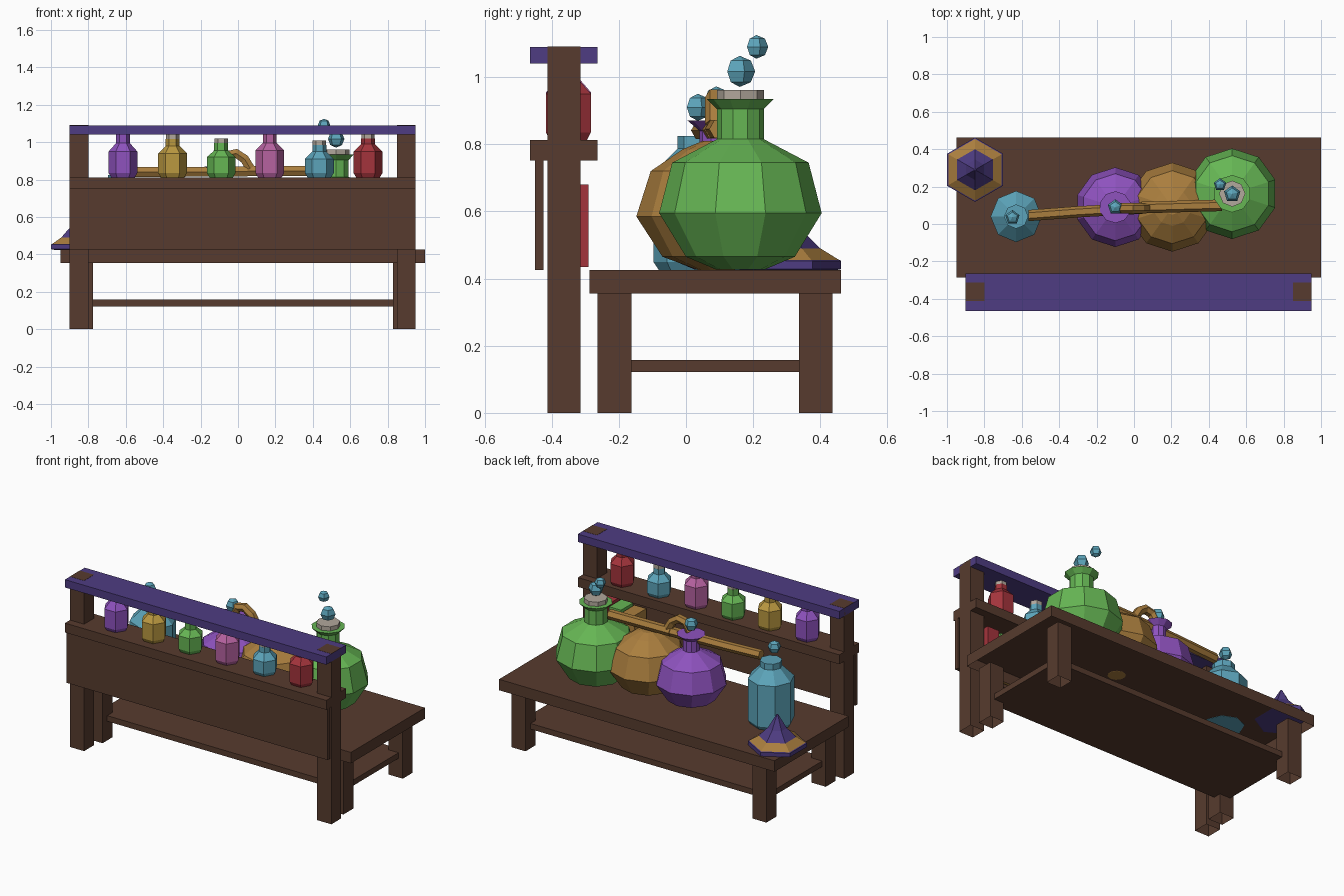
import bpy, bmesh, math
from mathutils import Vector

if "Cube" in bpy.data.objects:
    bpy.data.objects.remove(bpy.data.objects["Cube"])


def material(name, r, g, b):
    lin = [(c / 255 / 12.92 if c < 11 else ((c / 255 + 0.055) / 1.055) ** 2.4) for c in (r, g, b)]
    m = bpy.data.materials.new(name)
    m.use_nodes = True
    m.diffuse_color = (*lin, 1)
    m.node_tree.nodes["Principled BSDF"].inputs["Base Color"].default_value = (*lin, 1)
    return m


wood = material("dark wood", 87, 59, 46)
indigo = material("indigo", 78, 60, 130)
violet = material("violet glass", 142, 82, 190)
green = material("green glass", 102, 182, 84)
tan = material("tan", 170, 126, 62)
yellow = material("yellow glass", 186, 152, 64)
blue = material("blue glass", 92, 164, 186)
pink = material("pink glass", 182, 98, 160)
red = material("red", 164, 52, 60)
cork = material("pale cork", 178, 168, 156)


def finish(name, bm, *mats):
    bmesh.ops.recalc_face_normals(bm, faces=bm.faces)
    me = bpy.data.meshes.new(name)
    bm.to_mesh(me)
    bm.free()
    ob = bpy.data.objects.new(name, me)
    bpy.context.collection.objects.link(ob)
    for m in mats:
        me.materials.append(m)


def box(name, xs, ys, zs, mat, open_below=False):
    bm = bmesh.new()
    bmesh.ops.create_cube(bm, size=1)
    if open_below:
        under = [f for f in bm.faces if f.calc_center_median().z < -0.4]
        bmesh.ops.delete(bm, geom=under, context="FACES_ONLY")
    for v in bm.verts:
        v.co = [r[0] if c < 0 else r[1] for c, r in zip(v.co, (xs, ys, zs))]
    finish(name, bm, mat)


def lathe(name, x, y, profile, sides, mats, turn=90, bands=()):
    """Faceted solid of revolution; bands gives a material index per profile step."""
    bm = bmesh.new()
    rings = []
    for r, z in profile:
        angles = [math.radians(turn + 360 * i / sides) for i in range(sides)]
        rings.append([bm.verts.new((x + r * math.cos(a), y + r * math.sin(a), z)) for a in angles])
    for k, (low, high) in enumerate(zip(rings, rings[1:])):
        for i in range(sides):
            j = (i + 1) % sides
            f = bm.faces.new((low[i], low[j], high[j], high[i]))
            f.material_index = bands[k] if bands else 0
    bm.faces.new(rings[0])
    bm.faces.new(rings[-1])
    finish(name, bm, *mats)


def bubble(name, x, y, z, r):
    steps = [(r * math.sin(t), z - r * math.cos(t)) for t in (0.02, 0.8, 1.57, 2.34, 3.12)]
    lathe(name, x, y, steps, 5, [blue])


def tube(name, points, radius, mat, sides=6):
    pts = [Vector(p) for p in points]
    bm = bmesh.new()
    rings = []
    for i, p in enumerate(pts):
        d = (pts[min(i + 1, len(pts) - 1)] - pts[max(i - 1, 0)]).normalized()
        side = Vector((0, 1, 0))
        up = d.cross(side).normalized()
        ang = [2 * math.pi * k / sides for k in range(sides)]
        rings.append([bm.verts.new(p + radius * (side * math.cos(a) + up * math.sin(a))) for a in ang])
    for low, high in zip(rings, rings[1:]):
        for k in range(sides):
            n = (k + 1) % sides
            bm.faces.new((low[k], low[n], high[n], high[k]))
    bm.faces.new(rings[0])
    bm.faces.new(rings[-1])
    finish(name, bm, mat)


# Work table, hollow underneath
box("table_top", (-0.95, 1.0), (-0.287, 0.462), (0.355, 0.425), wood, True)
box("lower_shelf", (-0.85, 0.9), (-0.215, 0.385), (0.122, 0.158), wood)
for x, side in ((-0.825, "right"), (0.88, "left")):
    for y, end in ((-0.213, "front"), (0.387, "back")):
        box(f"table_leg_{end}_{side}", (x - 0.05, x + 0.05), (y - 0.05, y + 0.05), (0, 0.355), wood, True)

# Display rack in front of the table
for x, side in ((-0.85, "right"), (0.9, "left")):
    box(f"rack_post_{side}", (x - 0.05, x + 0.05), (-0.413, -0.314), (0, 1.091), wood, True)
box("rack_roof", (-0.9, 0.95), (-0.464, -0.264), (1.04, 1.09), indigo)
box("rack_shelf", (-0.9, 0.95), (-0.464, -0.264), (0.752, 0.812), wood)
box("rack_panel", (-0.9, 0.95), (-0.45, -0.425), (0.425, 0.752), wood)

# Books behind the panel
for i, (mat, top) in enumerate(((red, 0.68), (green, 0.67), (tan, 0.66))):
    x = 0.8 - 0.095 * i
    box(f"book_{i + 1}", (x - 0.042, x + 0.042), (-0.41, -0.29), (0.435, top), mat)

# Row of bottles: position, colour, shoulder height, neck height, top height
bottles = (
    ("violet", -0.615, violet, 0.95, 0.995, 1.04),
    ("yellow", -0.35, yellow, 0.94, 0.98, 1.018),
    ("green", -0.09, green, 0.92, 0.955, 0.995),
    ("pink", 0.17, pink, 0.955, 0.995, 1.04),
    ("blue", 0.435, blue, 0.91, 0.95, 0.985),
    ("red", 0.695, red, 0.95, 0.99, 1.02),
)
for name, x, mat, shoulder, neck, top in bottles:
    body = [(0.062, 0.81), (0.077, 0.835), (0.077, shoulder), (0.037, neck), (0.037, top)]
    lathe(f"{name}_bottle", x, -0.35, body, 6, [mat], 0)
    lathe(f"{name}_bottle_cork", x, -0.35, [(0.036, top), (0.036, min(top + 0.025, 1.045))], 6, [cork], 0)


# Round flasks on the table
def round_flask(name, x, y, r, zs, mat, neck, lip):
    widths = (0.3, 0.67, 1.0, 0.84)
    profile = [(r * w, z) for w, z in zip(widths, zs)]
    profile += [(neck, zs[4]), (neck, zs[5]), (lip, zs[5] + 0.03)]
    lathe(name, x, y, profile, 10, [mat])


round_flask("green_flask", 0.525, 0.162, 0.242, (0.427, 0.465, 0.595, 0.745, 0.815, 0.905), green, 0.07, 0.1)
lathe("green_flask_cork", 0.525, 0.162, [(0.07, 0.93), (0.07, 0.962)], 8, [cork])
round_flask("violet_flask", -0.1, 0.09, 0.213, (0.427, 0.46, 0.57, 0.7, 0.77, 0.84), violet, 0.05, 0.085)
bulb = [(0.05, 0.424), (0.16, 0.465), (0.238, 0.585), (0.195, 0.72), (0.1, 0.785), (0.04, 0.81)]
lathe("retort_bulb", 0.205, 0.09, bulb, 10, [tan])

# Retort pipes joining the flasks
tube("retort_long_pipe", [(-0.565, 0.045, 0.841), (-0.3, 0.065, 0.841), (0.05, 0.085, 0.843)], 0.03, tan)
tube("retort_short_pipe", [(0.04, 0.088, 0.845), (0.47, 0.1, 0.845)], 0.031, tan)
arch = [(0.065, 0.085, 0.86), (0.035, 0.085, 0.91), (-0.01, 0.085, 0.94), (-0.06, 0.085, 0.93), (-0.09, 0.085, 0.88)]
tube("retort_arch", arch, 0.028, tan)

# Tall blue jar
jar = [(0.12, 0.424), (0.137, 0.45), (0.137, 0.715), (0.065, 0.787), (0.065, 0.825)]
lathe("blue_jar", -0.63, 0.04, jar, 8, [blue])

# Floating bubbles
for i, (x, y, z, r) in enumerate((
    (0.525, 0.16, 1.017, 0.046), (0.46, 0.21, 1.09, 0.035),
    (-0.1, 0.09, 0.93, 0.042), (-0.65, 0.035, 0.91, 0.04),
)):
    bubble(f"bubble_{i + 1}", x, y, z, r)

# Pointed hat with a coloured band
hat = [(0.15, 0.424), (0.172, 0.428), (0.172, 0.453), (0.165, 0.456), (0.11, 0.49), (0.055, 0.545), (0.005, 0.63)]
lathe("pointed_hat", -0.85, 0.29, hat, 6, [indigo, tan], 90, (0, 0, 0, 1, 0, 0))
